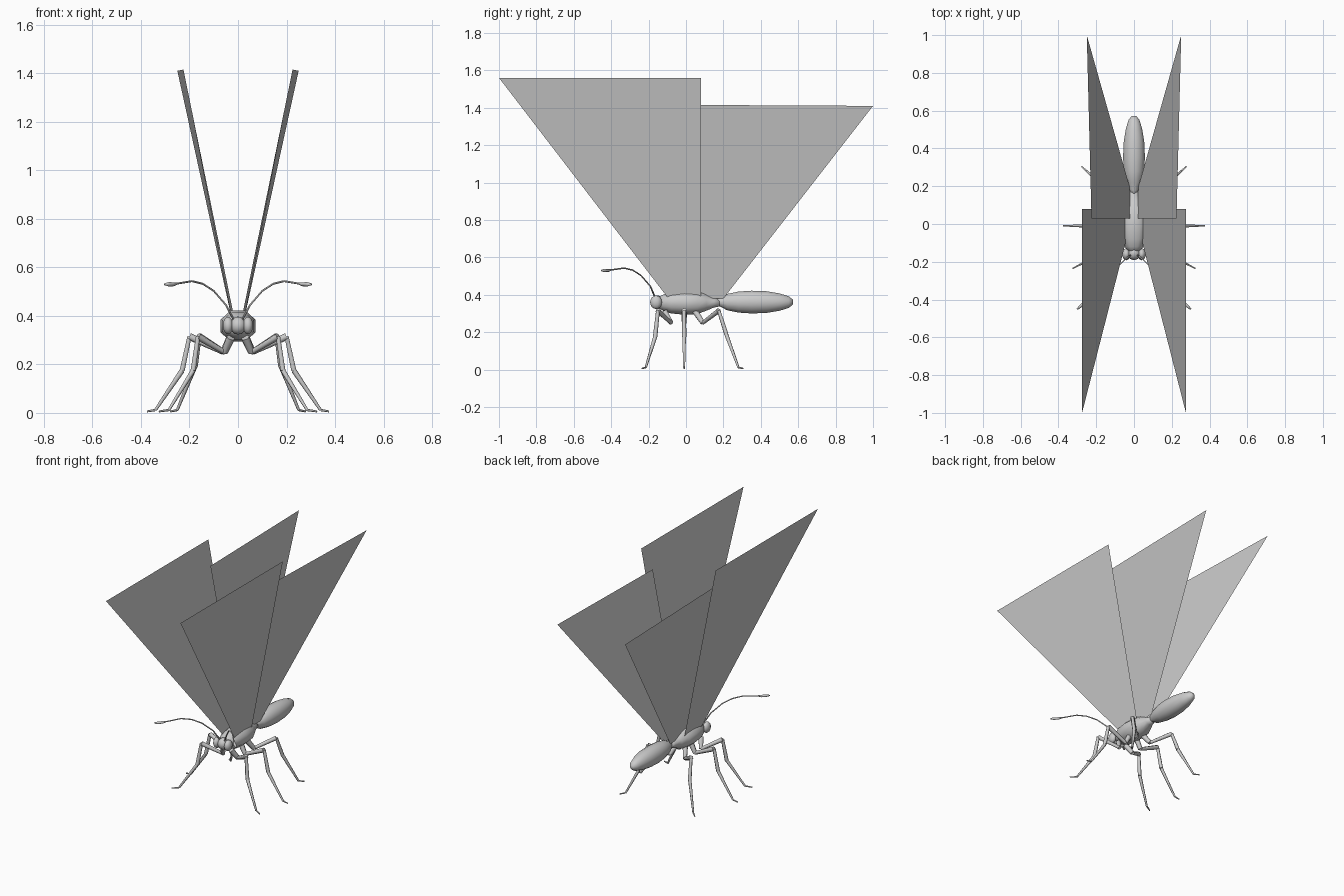
import bpy, bmesh, math
from mathutils import Vector

if "Cube" in bpy.data.objects:
    bpy.data.objects.remove(bpy.data.objects["Cube"])


def make(name, bm, smooth=True):
    bmesh.ops.recalc_face_normals(bm, faces=bm.faces)
    me = bpy.data.meshes.new(name)
    bm.to_mesh(me)
    bm.free()
    for p in me.polygons:
        p.use_smooth = smooth
    ob = bpy.data.objects.new(name, me)
    bpy.context.collection.objects.link(ob)
    return ob


def tube(bm, pts, radii, n, sx=1.0):
    """Capped tube through pts; sx stretches the section sideways."""
    pts = [Vector(p) for p in pts]
    rings = []
    for i, p in enumerate(pts):
        d = (pts[min(i + 1, len(pts) - 1)] - pts[max(i - 1, 0)]).normalized()
        up = Vector((0, 0, 1)) if abs(d.z) < 0.95 else Vector((0, 1, 0))
        u = d.cross(up).normalized()
        v = u.cross(d)
        ring = []
        for k in range(n):
            a = 2 * math.pi * (k + 0.5) / n
            ring.append(bm.verts.new(p + (u * math.cos(a) * sx + v * math.sin(a)) * radii[i]))
        rings.append(ring)
    for a, b in zip(rings, rings[1:]):
        for k in range(n):
            bm.faces.new((a[k], a[(k + 1) % n], b[(k + 1) % n], b[k]))
    bm.faces.new(rings[0])
    bm.faces.new(rings[-1])


def lathe(name, profile, z, n, sx):
    bm = bmesh.new()
    tube(bm, [(0, y, z) for y, r in profile], [r for y, r in profile], n, sx)
    return make(name, bm)


def ball(name, loc, size, u=10, v=8):
    bm = bmesh.new()
    bmesh.ops.create_uvsphere(bm, u_segments=u, v_segments=v, radius=1)
    bmesh.ops.scale(bm, vec=size, verts=bm.verts)
    bmesh.ops.translate(bm, vec=loc, verts=bm.verts)
    return make(name, bm)


# body
lathe("thorax", [(-0.15, 0.03), (-0.12, 0.048), (-0.08, 0.062), (-0.01, 0.070),
                 (0.06, 0.066), (0.11, 0.046), (0.15, 0.028), (0.18, 0.022)], 0.358, 8, 1.1)
lathe("abdomen", [(0.15, 0.020), (0.18, 0.024), (0.22, 0.045), (0.28, 0.058), (0.35, 0.063),
                  (0.43, 0.060), (0.50, 0.048), (0.55, 0.032), (0.573, 0.012)], 0.361, 12, 0.95)

# head
ball("head", (0, -0.155, 0.36), (0.035, 0.037, 0.037))

# paired parts
for side, s in (("left", -1), ("right", 1)):
    ball(side + "_eye", (s * 0.041, -0.16, 0.36), (0.022, 0.032, 0.036))

    # wings are single sheets
    wings = {
        "forewing": [(0.275, -1.0, 1.56), (0.275, 0.08, 1.56), (0.042, 0.08, 0.375), (0.042, -0.09, 0.375)],
        "hindwing": [(0.225, 0.03, 1.415), (0.25, 1.0, 1.41), (0.024, 0.20, 0.38), (0.013, 0.03, 0.38)],
    }
    for name, pts in wings.items():
        bm = bmesh.new()
        bm.faces.new([bm.verts.new((s * x, y, z)) for x, y, z in pts])
        make(side + "_" + name, bm, False)

    # antenna with clubbed tip
    path = [(0.018, -0.165, 0.385), (0.05, -0.19, 0.445), (0.10, -0.24, 0.503), (0.145, -0.285, 0.532),
            (0.19, -0.33, 0.543), (0.25, -0.40, 0.533), (0.265, -0.415, 0.530),
            (0.285, -0.437, 0.530), (0.302, -0.452, 0.530)]
    bm = bmesh.new()
    tube(bm, [(s * x, y, z) for x, y, z in path],
         [0.005, 0.004, 0.004, 0.004, 0.004, 0.004, 0.008, 0.009, 0.004], 6)
    make(side + "_antenna", bm)

    # legs: coxa, femur, tibia, shin, foot
    legs = {
        "front_leg": [(0.03, -0.115, 0.31), (0.055, -0.08, 0.25), (0.165, -0.15, 0.315),
                      (0.185, -0.165, 0.175), (0.285, -0.215, 0.012), (0.325, -0.235, 0.006)],
        "middle_leg": [(0.03, -0.01, 0.31), (0.06, -0.01, 0.25), (0.20, -0.01, 0.315),
                       (0.23, -0.01, 0.175), (0.34, -0.01, 0.012), (0.375, -0.01, 0.006)],
        "hind_leg": [(0.03, 0.05, 0.31), (0.055, 0.09, 0.25), (0.16, 0.175, 0.315),
                     (0.178, 0.215, 0.19), (0.25, 0.28, 0.012), (0.278, 0.305, 0.006)],
    }
    radii = [(0.018, 0.014), (0.011, 0.015), (0.010, 0.012), (0.011, 0.006), (0.005, 0.004)]
    for name, pts in legs.items():
        bm = bmesh.new()
        pts = [(s * x, y, z) for x, y, z in pts]
        for a, b, r in zip(pts, pts[1:], radii):
            tube(bm, [a, b], r, 6)
        ob = make(side + "_" + name, bm)
        bpy.context.view_layer.objects.active = ob
        ob.select_set(True)
        bpy.ops.object.shade_smooth_by_angle(angle=math.radians(62))
        ob.select_set(False)
